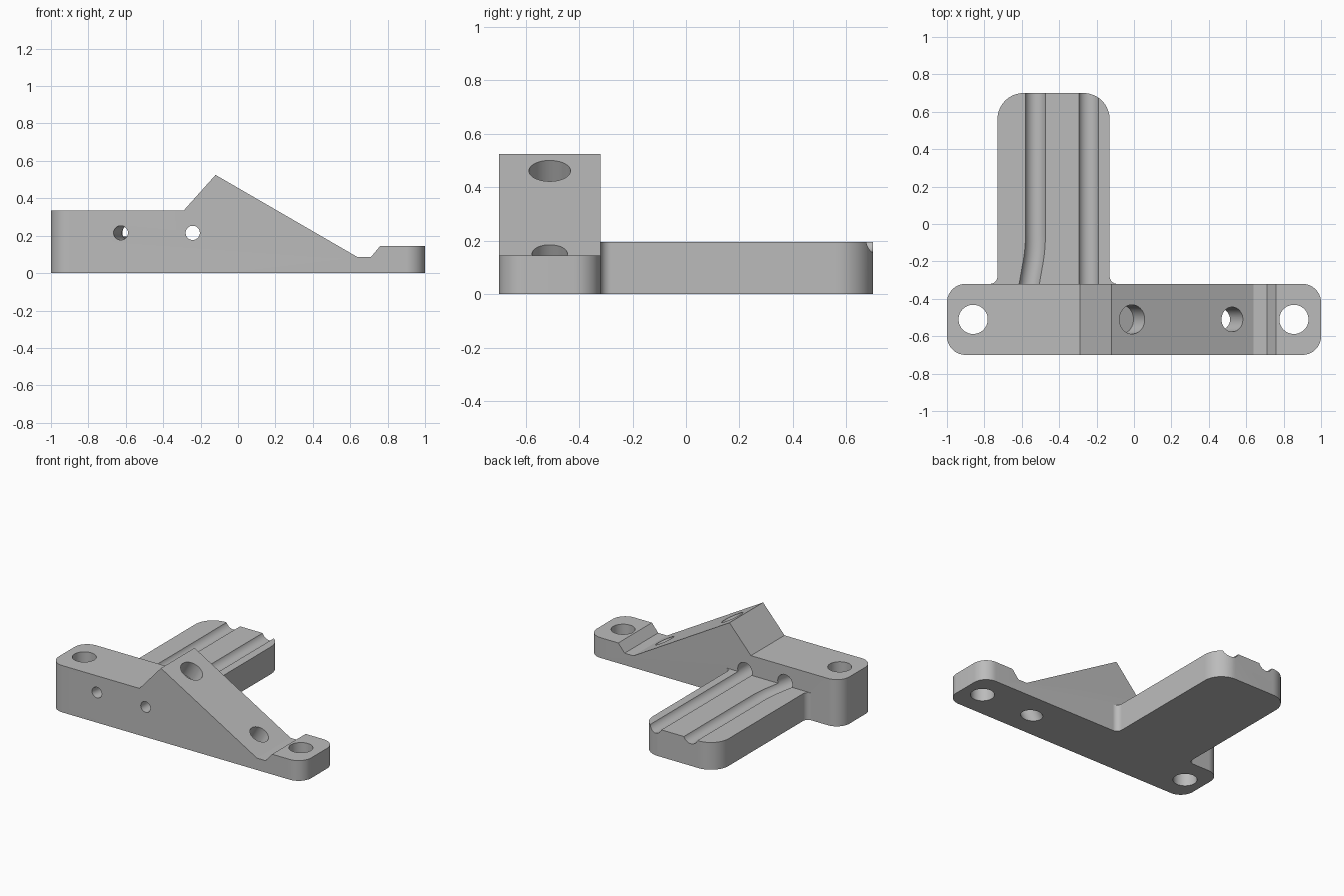
import bpy, bmesh
from math import sin, cos, tan, pi, radians
from mathutils import Vector

cube = bpy.data.objects.get("Cube")
if cube:
    bpy.data.objects.remove(cube, do_unlink=True)

grey = bpy.data.materials.new("matte grey")
grey.use_nodes = True
colour = (0.5, 0.5, 0.5, 1)
grey.diffuse_color = colour
grey.node_tree.nodes["Principled BSDF"].inputs["Base Color"].default_value = colour


def finish(bm, name):
    bmesh.ops.recalc_face_normals(bm, faces=bm.faces)
    mesh = bpy.data.meshes.new(name)
    bm.to_mesh(mesh)
    bm.free()
    mesh.materials.append(grey)
    obj = bpy.data.objects.new(name, mesh)
    bpy.context.collection.objects.link(obj)
    return obj


def rounded(corners, steps=16):
    """Round each (x, y, radius) corner with an arc; return the outline."""
    out = []
    for i, (x, y, r) in enumerate(corners):
        p = Vector((x, y))
        if r == 0:
            out.append(p)
            continue
        a = (Vector(corners[i - 1][:2]) - p).normalized()
        b = (Vector(corners[(i + 1) % len(corners)][:2]) - p).normalized()
        centre = p + (a + b) * r
        for k in range(steps + 1):
            t = k / steps * pi / 2
            out.append(centre - b * r * cos(t) - a * r * sin(t))
    return [p for i, p in enumerate(out) if (p - out[i - 1]).length > 1e-4]


def prism(name, points, offset):
    """Extrude a closed outline of 3D points."""
    bm = bmesh.new()
    face = bm.faces.new([bm.verts.new(p) for p in points])
    new = bmesh.ops.extrude_face_region(bm, geom=[face])["geom"]
    verts = [v for v in new if isinstance(v, bmesh.types.BMVert)]
    bmesh.ops.translate(bm, verts=verts, vec=offset)
    return finish(bm, name)


def tube(name, path, radius, sides=56):
    """Solid round bar along a path."""
    path = [Vector(p) for p in path]
    bm = bmesh.new()
    rings = []
    for i, p in enumerate(path):
        along = path[min(i + 1, len(path) - 1)] - path[max(i - 1, 0)]
        turn = along.to_track_quat('Z', 'Y')
        rings.append([bm.verts.new(p + turn @ Vector((
            radius * cos(2 * pi * k / sides), radius * sin(2 * pi * k / sides), 0)))
            for k in range(sides)])
    for lo, hi in zip(rings, rings[1:]):
        for k in range(sides):
            n = (k + 1) % sides
            bm.faces.new((lo[k], lo[n], hi[n], hi[k]))
    bm.faces.new(rings[0])
    bm.faces.new(rings[-1])
    return finish(bm, name)


def combine(target, other, operation):
    mod = target.modifiers.new(operation, 'BOOLEAN')
    mod.operation, mod.solver, mod.object = operation, 'EXACT', other
    bpy.context.view_layer.objects.active = target
    bpy.ops.object.modifier_apply(modifier=mod.name)
    bpy.data.objects.remove(other, do_unlink=True)


FRONT, BACK, MID = -0.7, -0.32, -0.51

# Cross beam: side profile trimmed to a plan with rounded corners
profile = [(-1.1, 0), (1.1, 0), (1.1, 0.145), (0.76, 0.145), (0.71, 0.085),
           (0.64, 0.085), (-0.12, 0.525), (-0.29, 0.335), (-1.1, 0.335)]
bracket = prism("bracket", [(x, -0.9, z) for x, z in profile], (0, 0.8, 0))
plan = rounded([(-1, FRONT, 0.1), (1, FRONT, 0.1), (1, BACK, 0.1), (-1, BACK, 0.1)])
combine(bracket, prism("plan", [(p.x, p.y, -0.2) for p in plan], (0, 0, 1)), 'INTERSECT')

# Rear tongue, filleted where it meets the beam
tongue = rounded([(-0.77, -0.5, 0), (-0.77, BACK, 0), (-0.73, BACK, 0.04),
                  (-0.73, 0.7, 0.14), (-0.13, 0.7, 0.14), (-0.13, BACK, 0.04),
                  (-0.09, BACK, 0), (-0.09, -0.5, 0)])
combine(bracket, prism("tongue", [(p.x, p.y, 0) for p in tongue], (0, 0, 0.195)), 'UNION')

# Mounting holes through the beam ends
cuts = [tube("mount_hole", [(x, MID, -0.2), (x, MID, 0.8)], 0.078) for x in (-0.86, 0.855)]

# Holes square to the ramp: a blind upper one and a through lower one
normal = Vector((0.44, 0, 0.76)).normalized()
for x, depth, radius in ((-0.01, 0.12, 0.078), (0.525, 0.5, 0.066)):
    mouth = Vector((x, MID, 0.525 - (x + 0.12) * 0.44 / 0.76))
    cuts.append(tube("ramp_hole", [mouth - normal * depth, mouth + normal * 0.3], radius))

# Straight channel with its narrow hole to the front
H, WIDE, NARROW, STEP = 0.215, 0.057, 0.038, -0.45
cuts.append(tube("channel", [(-0.242, 0.8, H), (-0.242, STEP, H)], WIDE))
cuts.append(tube("outlet", [(-0.242, STEP + 0.02, H), (-0.242, -0.8, H)], NARROW))

# Bent channel with its angled narrow hole
bend, turn_radius = radians(10), 0.835
path = [(-0.527, 0.8, H)]
for k in range(13):
    a = bend * k / 12
    path.append((-0.527 - turn_radius * (1 - cos(a)), -0.06 - turn_radius * sin(a), H))
end_x, end_y, _ = path[-1]


def on_line(y):
    return (end_x + (y - end_y) * tan(bend), y, H)


cuts.append(tube("bent_channel", path + [on_line(STEP)], WIDE))
cuts.append(tube("angled_outlet", [on_line(STEP + 0.02), on_line(-0.8)], NARROW))

for cut in cuts:
    combine(bracket, cut, 'DIFFERENCE')

# Smooth the round walls, keep the edges crisp
bpy.ops.object.select_all(action='DESELECT')
bracket.select_set(True)
bpy.context.view_layer.objects.active = bracket
bpy.ops.object.shade_smooth_by_angle(angle=radians(25))
